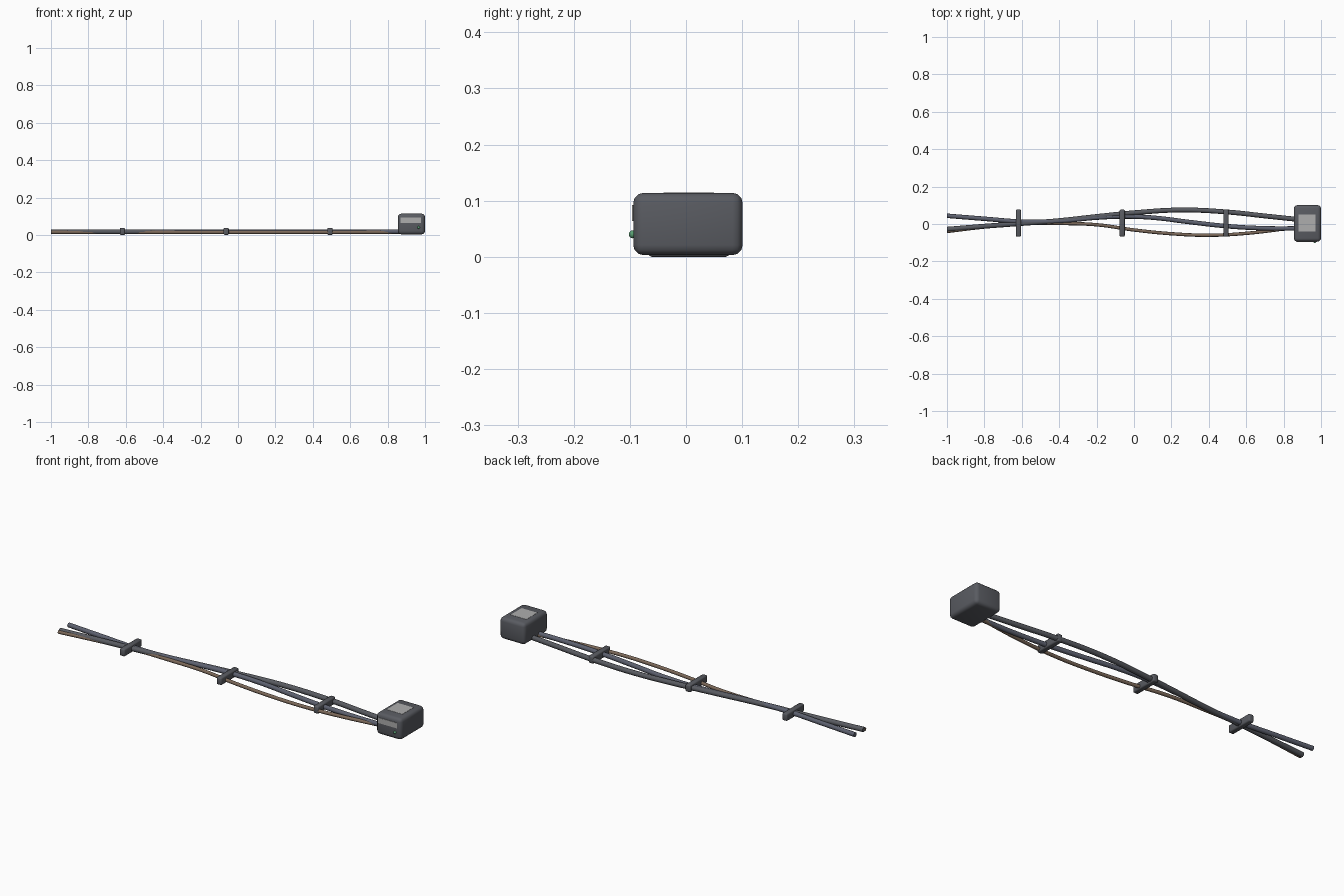
import bpy, math

if "Cube" in bpy.data.objects:
    bpy.data.objects.remove(bpy.data.objects["Cube"])


def material(name, rgb):
    m = bpy.data.materials.new(name)
    m.diffuse_color = (*rgb, 1)
    m.use_nodes = True
    m.node_tree.nodes["Principled BSDF"].inputs["Base Color"].default_value = m.diffuse_color
    return m


DARK = material("dark_plastic", (0.10, 0.105, 0.12))
BLUE = material("blue_grey_wire", (0.11, 0.12, 0.16))
BROWN = material("brown_wire", (0.20, 0.14, 0.10))
LABEL = material("label_grey", (0.42, 0.42, 0.42))
GREEN = material("green_light", (0.10, 0.35, 0.17))


def finish(ob, name, mat):
    ob.name = name
    ob.data.materials.append(mat)
    bpy.ops.object.select_all(action='DESELECT')
    bpy.context.view_layer.objects.active = ob
    ob.select_set(True)
    bpy.ops.object.shade_smooth_by_angle(angle=math.radians(50))


def box(name, lo, hi, mat, bevel=0, segments=3):
    bpy.ops.mesh.primitive_cube_add(size=1, location=[(a + b) / 2 for a, b in zip(lo, hi)])
    ob = bpy.context.object
    ob.scale = [b - a for a, b in zip(lo, hi)]
    bpy.ops.object.transform_apply(location=False, rotation=False, scale=True)
    if bevel:
        mod = ob.modifiers.new("rounded_edges", 'BEVEL')
        mod.width, mod.segments = bevel, segments
        bpy.ops.object.modifier_apply(modifier=mod.name)
    finish(ob, name, mat)


def cable(name, points, radius, z, mat):
    cu = bpy.data.curves.new(name, 'CURVE')
    cu.dimensions = '3D'
    cu.bevel_depth, cu.bevel_resolution = radius, 3
    cu.use_fill_caps = True
    cu.resolution_u = 6
    sp = cu.splines.new('BEZIER')
    sp.bezier_points.add(len(points) - 1)
    for bp, (x, y) in zip(sp.bezier_points, points):
        bp.co = (x, y, z)
        bp.handle_left_type = bp.handle_right_type = 'AUTO'
    ob = bpy.data.objects.new(name, cu)
    bpy.context.collection.objects.link(ob)
    bpy.ops.object.select_all(action='DESELECT')
    bpy.context.view_layer.objects.active = ob
    ob.select_set(True)
    bpy.ops.object.convert(target='MESH')
    finish(bpy.context.object, name, mat)


# Three loosely bundled cables running into the housing
cable("outer_cable", [(-1, -0.028), (-0.8, -0.012), (-0.6, 0.003), (-0.4, 0.018), (-0.2, 0.04),
                      (0, 0.06), (0.25, 0.075), (0.5, 0.064), (0.7, 0.043), (0.88, 0.024)],
      0.013, 0.017, DARK)
cable("middle_cable", [(-1, 0.044), (-0.8, 0.028), (-0.6, 0.013), (-0.4, 0.016), (-0.2, 0.034),
                       (-0.05, 0.04), (0.1, 0.034), (0.3, 0.01), (0.5, -0.012), (0.7, -0.023),
                       (0.88, -0.024)],
      0.012, 0.018, BLUE)
cable("thin_cable", [(-1, -0.04), (-0.8, -0.016), (-0.6, 0.003), (-0.4, 0.003), (-0.2, -0.004),
                     (0, -0.032), (0.2, -0.052), (0.4, -0.06), (0.6, -0.05), (0.88, -0.016)],
      0.009, 0.014, BROWN)

# Clips across the bundle
for i, x in enumerate((-0.618, -0.063, 0.492)):
    box(f"cable_clip_{i + 1}", (x - 0.014, -0.067, 0.0), (x + 0.014, 0.077, 0.038), DARK, 0.006, 2)

# Housing with label plates and indicator light
box("housing", (0.855, -0.094, 0.003), (1.0, 0.101, 0.114), DARK, 0.018, 3)
box("top_label", (0.88, -0.04, 0.112), (0.97, 0.05, 0.115), LABEL)
box("front_label", (0.87, -0.096, 0.064), (0.978, -0.092, 0.092), LABEL)
bpy.ops.mesh.primitive_uv_sphere_add(segments=12, ring_count=8, radius=0.007,
                                     location=(0.966, -0.095, 0.04))
finish(bpy.context.object, "indicator_light", GREEN)
